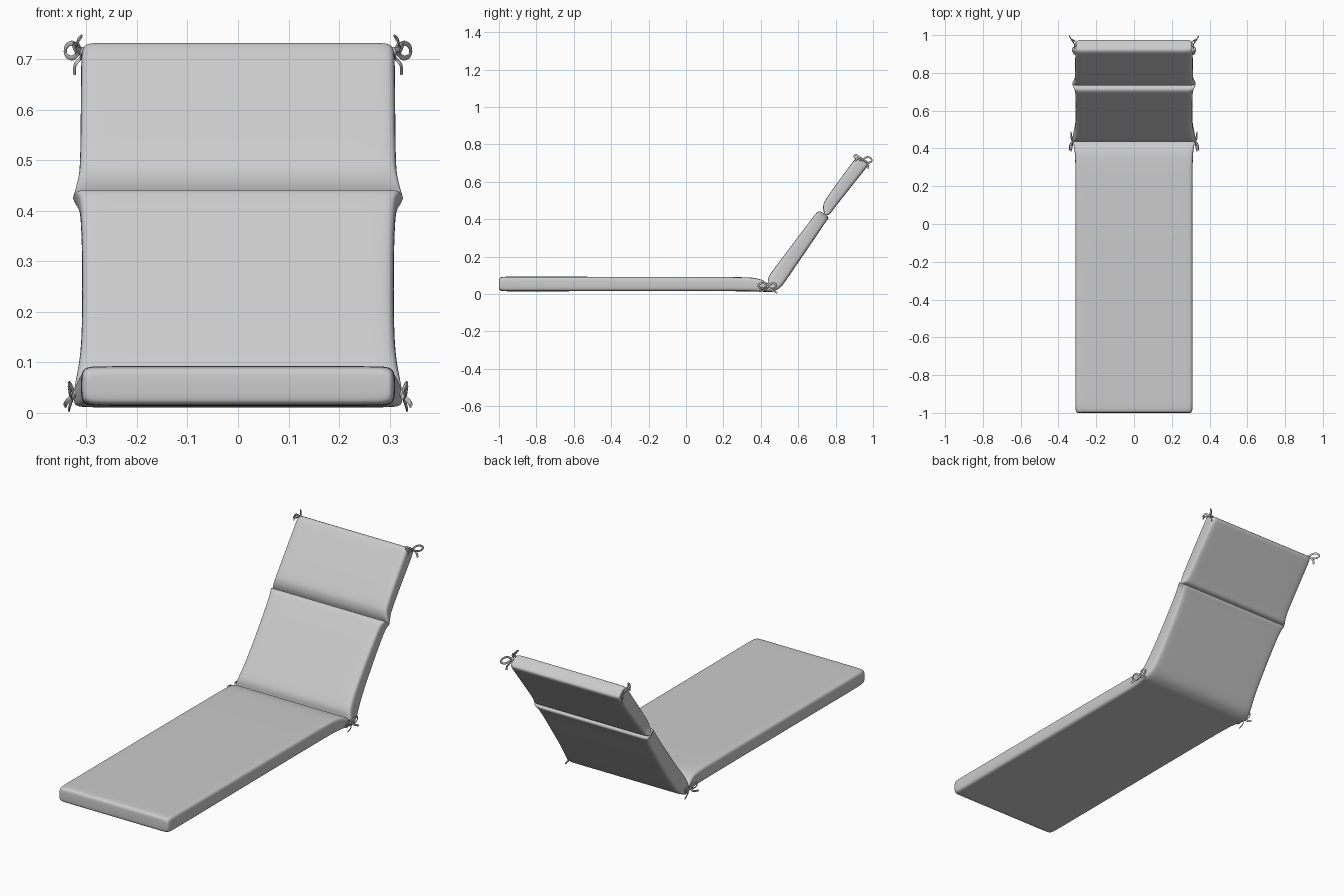
import bpy, bmesh

if "Cube" in bpy.data.objects:
    bpy.data.objects.remove(bpy.data.objects["Cube"])

fabric = bpy.data.materials.new("grey_fabric")
fabric.diffuse_color = (0.6, 0.6, 0.6, 1)
fabric.use_nodes = True
fabric.node_tree.nodes["Principled BSDF"].inputs["Base Color"].default_value = fabric.diffuse_color

# Cushion stations along its length: front y, z / rear y, z / half width
stations = [
    (-1.0, .074, -1.0, .031, .298), (-.997, .087, -.997, .019, .306),
    (-.98, .093, -.98, .014, .311), (-.9, .092, -.9, .014, .311),
    (-.3, .092, -.3, .015, .311), (.3, .091, .3, .015, .310),
    (.37, .087, .38, .013, .312), (.415, .073, .43, .011, .320),
    (.437, .053, .462, .011, .326),                      # seat seam
    (.437, .080, .50, .026, .322), (.448, .105, .53, .064, .316),
    (.49, .16, .565, .117, .309), (.6, .306, .665, .262, .308),
    (.683, .416, .739, .374, .311), (.702, .440, .757, .397, .317),
    (.718, .444, .764, .408, .325),
    (.739, .430, .750, .421, .327),                      # back seam
    (.732, .452, .769, .424, .322), (.734, .480, .779, .440, .316),
    (.745, .507, .800, .468, .312), (.89, .705, .957, .666, .311),
    (.908, .728, .973, .685, .310), (.921, .734, .976, .697, .306),
    (.934, .731, .970, .706, .298),
]
SEAMS = (8, 16)

# Cross-section columns: inset from side edge, share of the thickness
edge = [(0, .5), (.004, .86), (.018, 1), (.06, 1)]

bm = bmesh.new()
rings = []
for yt, zt, yb, zb, hw in stations:
    cols = [(-hw + d, s) for d, s in edge] + [(0, 1)]
    cols += [(hw - d, s) for d, s in reversed(edge)]
    cy, cz, dy, dz = (yt + yb) / 2, (zt + zb) / 2, (yt - yb) / 2, (zt - zb) / 2
    top = [bm.verts.new((x, cy + dy * s, cz + dz * s)) for x, s in cols]
    bot = [bm.verts.new((x, cy - dy * s, cz - dz * s)) for x, s in cols]
    rings.append((top, bot))

for (t0, b0), (t1, b1) in zip(rings, rings[1:]):
    r0, r1 = t0 + b0[::-1], t1 + b1[::-1]
    for i in range(len(r0)):
        j = (i + 1) % len(r0)
        bm.faces.new((r0[i], r0[j], r1[j], r1[i]))
for t, b in (rings[0], rings[-1]):                       # end caps
    for i in range(len(t) - 1):
        bm.faces.new((t[i], t[i + 1], b[i + 1], b[i]))

# Keep the stitched seams sharp
crease = bm.edges.layers.float.new("crease_edge")
for s in SEAMS:
    ring = set(rings[s][0] + rings[s][1])
    for e in bm.edges:
        if e.verts[0] in ring and e.verts[1] in ring:
            e[crease] = .8
bmesh.ops.recalc_face_normals(bm, faces=bm.faces)
for f in bm.faces:
    f.smooth = True
mesh = bpy.data.meshes.new("lounger_cushion")
bm.to_mesh(mesh)
bm.free()
mesh.materials.append(fabric)
cushion = bpy.data.objects.new("lounger_cushion", mesh)
bpy.context.collection.objects.link(cushion)
sub = cushion.modifiers.new("soft", 'SUBSURF')
sub.levels = sub.render_levels = 2


# Ribbon bows: every strand starts at the knot, loops return to it
def bow(name, knot, loops, tails, side):
    cu = bpy.data.curves.new(name, 'CURVE')
    cu.dimensions = '3D'
    cu.extrude, cu.bevel_depth, cu.bevel_resolution = .0035, .0015, 1
    cu.resolution_u = 6
    for pts in [[knot] + l + [knot] for l in loops] + [[knot] + t for t in tails]:
        sp = cu.splines.new('BEZIER')
        sp.bezier_points.add(len(pts) - 1)
        for bp, (x, y, z) in zip(sp.bezier_points, pts):
            bp.co = (x * side, y, z)
            bp.handle_left_type = bp.handle_right_type = 'AUTO'
    cu.materials.append(fabric)
    ob = bpy.data.objects.new(name, cu)
    bpy.context.collection.objects.link(ob)
    bpy.ops.mesh.primitive_uv_sphere_add(segments=12, ring_count=8, radius=.008,
                                         location=(knot[0] * side, knot[1], knot[2]))
    k = bpy.context.object
    k.name = name + "_knot"
    k.data.materials.append(fabric)
    bpy.ops.object.shade_smooth()


for side, label in ((1, "right"), (-1, "left")):
    bow("head_tie_" + label, (.311, .945, .717),
        [[(.318, .92, .736), (.311, .902, .743), (.320, .905, .728)],
         [(.330, .972, .732), (.342, .993, .715), (.332, .98, .703)]],
        [[(.312, .968, .702), (.322, .972, .69), (.324, .975, .67)],
         [(.326, .925, .730), (.320, .905, .712)]], side)
    bow("seat_tie_" + label, (.324, .435, .038),
        [[(.334, .412, .058), (.334, .388, .044), (.330, .40, .030)],
         [(.334, .455, .056), (.334, .480, .050), (.331, .47, .030)]],
        [[(.337, .425, .024), (.343, .39, .014)],
         [(.331, .46, .020), (.335, .488, .006)]], side)
